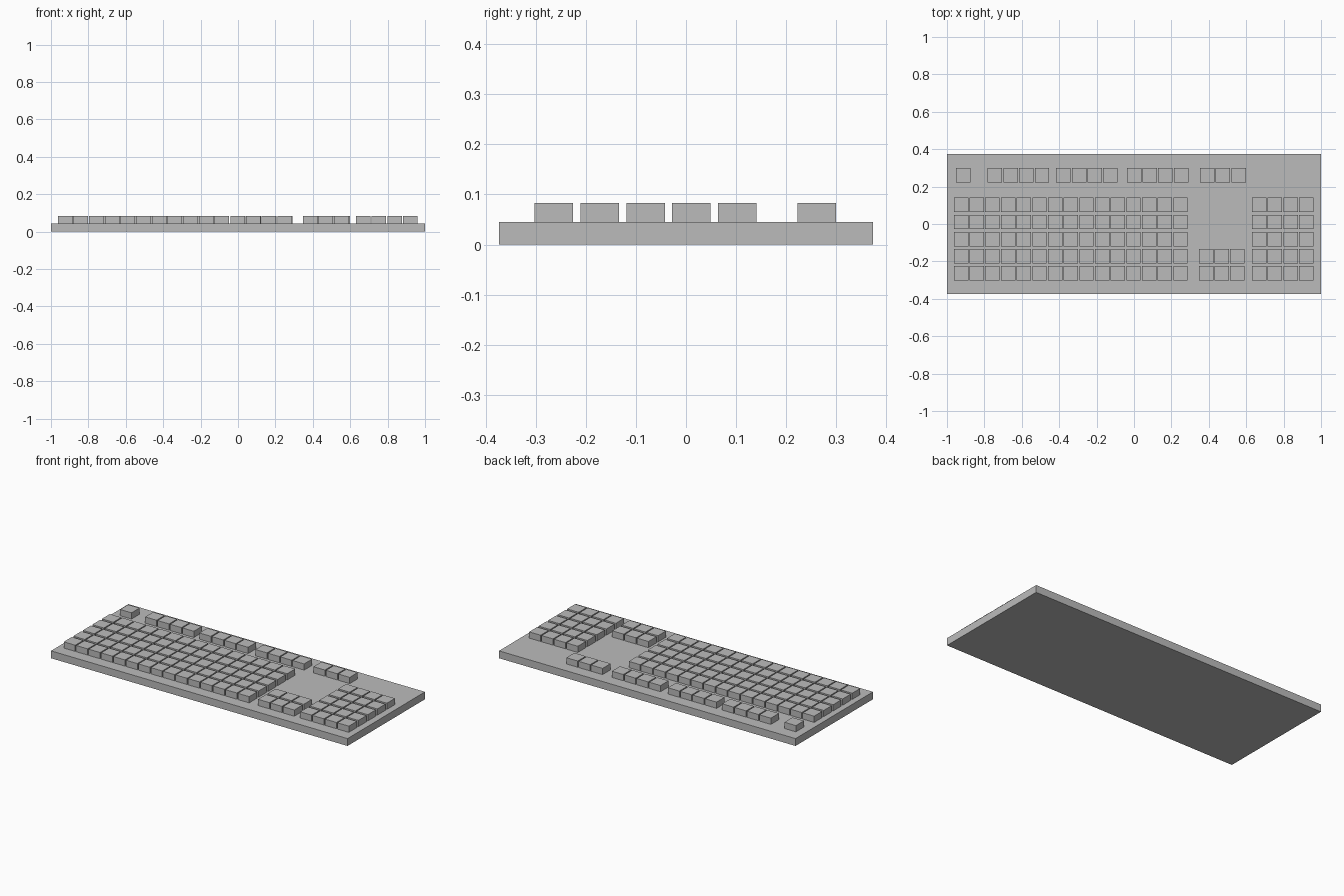
import bpy
import bmesh
from mathutils import Matrix, Vector

cube = bpy.data.objects.get("Cube")
if cube:
    bpy.data.objects.remove(cube, do_unlink=True)

# Single flat grey
grey = bpy.data.materials.new("plain_grey")
grey.use_nodes = True
colour = (0.5, 0.5, 0.5, 1)
grey.diffuse_color = colour
grey.node_tree.nodes["Principled BSDF"].inputs["Base Color"].default_value = colour

BASE_TOP = 0.045
KEY_TOP = 0.083
KEY = 0.077
PITCH_X = 0.0838
PITCH_Y = 0.0916
FRONT_ROW = -0.264
FUNCTION_ROW = 0.261


def boxes(name, centres, size):
    """One object made of equal boxes."""
    bm = bmesh.new()
    for c in centres:
        bmesh.ops.create_cube(
            bm, size=1, matrix=Matrix.Translation(c) @ Matrix.Diagonal((*size, 1)))
    mesh = bpy.data.meshes.new(name)
    bm.to_mesh(mesh)
    bm.free()
    mesh.materials.append(grey)
    obj = bpy.data.objects.new(name, mesh)
    bpy.context.collection.objects.link(obj)


def key_block(name, left, front, columns, rows=1):
    """Grid of keys, from its left edge and the centre of its front row."""
    height = KEY_TOP - BASE_TOP
    centres = [Vector((left + KEY / 2 + i * PITCH_X,
                       front + j * PITCH_Y,
                       BASE_TOP + height / 2))
               for j in range(rows) for i in range(columns)]
    boxes(name, centres, (KEY, KEY, height))


# Base slab
boxes("keyboard_base", [Vector((0, 0, BASE_TOP / 2))], (2, 0.746, BASE_TOP))

# Main blocks of keys
key_block("main_keys", -0.963, FRONT_ROW, 15, 5)
key_block("arrow_keys", 0.347, FRONT_ROW, 3, 2)
key_block("number_pad_keys", 0.631, FRONT_ROW, 4, 5)

# Function row
key_block("escape_key", -0.951, FUNCTION_ROW, 1)
for i, left in enumerate((-0.782, -0.416, -0.038)):
    key_block(f"function_keys_{i + 1}", left, FUNCTION_ROW, 4)
key_block("system_keys", 0.353, FUNCTION_ROW, 3)
